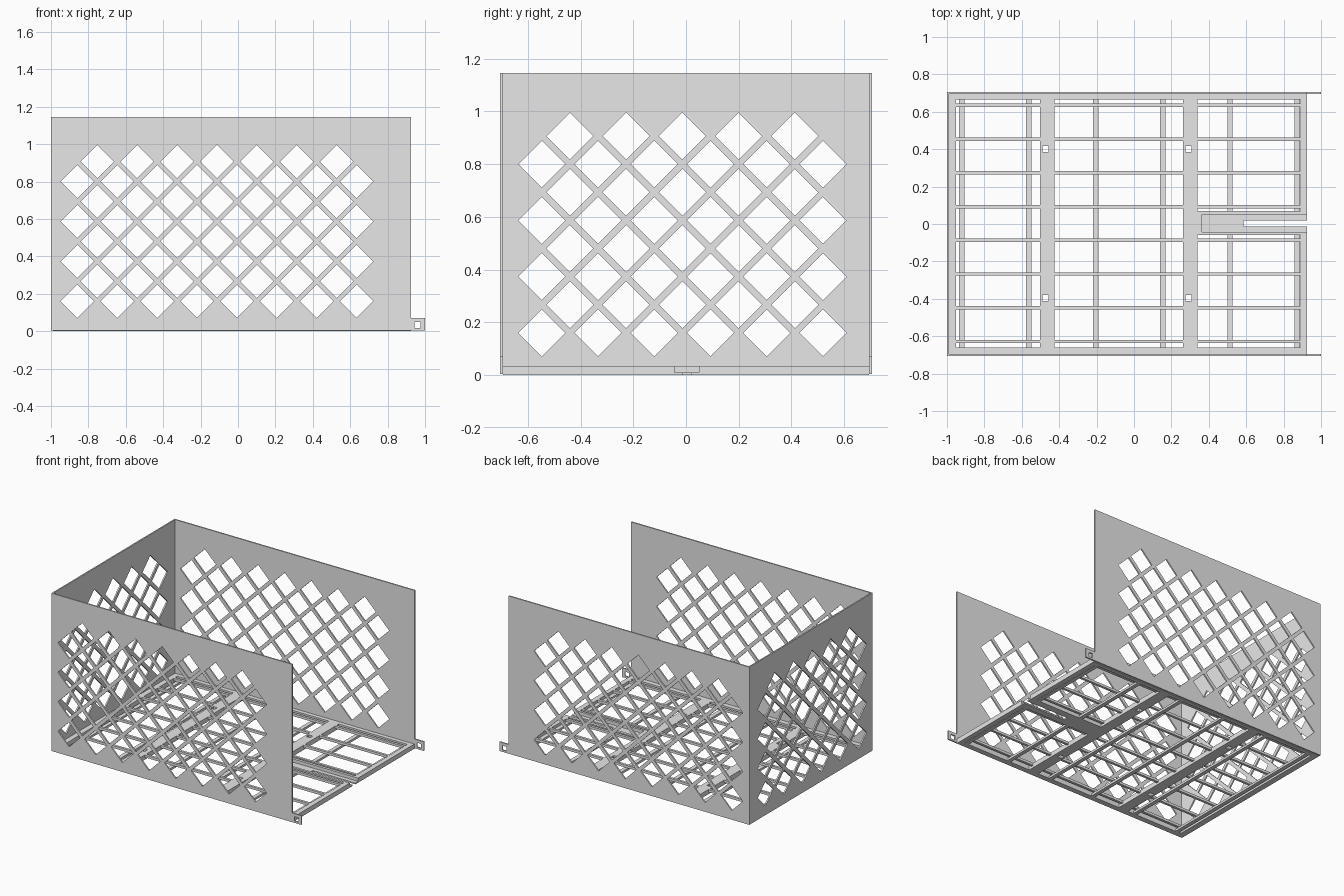
import bpy, bmesh
from mathutils import Matrix

if "Cube" in bpy.data.objects:
    bpy.data.objects.remove(bpy.data.objects["Cube"])

grey = bpy.data.materials.new("light_grey")
grey.diffuse_color = (0.8, 0.8, 0.8, 1)
grey.use_nodes = True
grey.node_tree.nodes["Principled BSDF"].inputs["Base Color"].default_value = grey.diffuse_color

FLOOR_T = 0.034     # floor frame height
STEP = 0.2133       # lattice spacing
HALF = 0.089        # diamond half diagonal


def rect(x0, x1, y0, y1):
    return [(x0, y0), (x1, y0), (x1, y1), (x0, y1)]


def square(x, y, h=0.016):
    return rect(x - h, x + h, y - h, y + h)


def panel(name, outlines, thick, matrix):
    """Flat plate: first outline is the edge, the others are holes."""
    cu = bpy.data.curves.new(name, 'CURVE')
    cu.dimensions = '2D'
    cu.fill_mode = 'BOTH'
    cu.extrude = thick / 2
    for pts in outlines:
        sp = cu.splines.new('POLY')
        sp.points.add(len(pts) - 1)
        for p, (u, v) in zip(sp.points, pts):
            p.co = (u, v, 0, 1)
        sp.use_cyclic_u = True
        sp.use_smooth = False
    tmp = bpy.data.objects.new(name + "_outline", cu)
    bpy.context.collection.objects.link(tmp)
    deps = bpy.context.evaluated_depsgraph_get()
    me = bpy.data.meshes.new_from_object(tmp.evaluated_get(deps))
    bpy.data.objects.remove(tmp)
    bm = bmesh.new()
    bm.from_mesh(me)
    bmesh.ops.remove_doubles(bm, verts=bm.verts, dist=1e-5)
    bmesh.ops.transform(bm, matrix=matrix, verts=bm.verts)
    bmesh.ops.recalc_face_normals(bm, faces=bm.faces)
    for f in bm.faces:
        f.smooth = False
    finish(name, bm, me)


def boxes(name, items):
    """One object from boxes given as x0, x1, y0, y1, z0, z1."""
    bm = bmesh.new()
    for x0, x1, y0, y1, z0, z1 in items:
        m = (Matrix.Translation(((x0 + x1) / 2, (y0 + y1) / 2, (z0 + z1) / 2))
             @ Matrix.Diagonal((x1 - x0, y1 - y0, z1 - z0, 1)))
        bmesh.ops.create_cube(bm, size=1, matrix=m)
    finish(name, bm, bpy.data.meshes.new(name))


def finish(name, bm, me):
    bm.to_mesh(me)
    bm.free()
    me.name = name
    me.materials.clear()
    me.materials.append(grey)
    bpy.context.collection.objects.link(bpy.data.objects.new(name, me))


def diamonds(u0, cols, v0=0.16):
    """Staggered lattice of diamond holes, eight half-step rows."""
    out = []
    for row in range(8):
        odd = row % 2
        for c in range(cols - odd):
            u, v = u0 + (c + odd / 2) * STEP, v0 + row * STEP / 2
            out.append([(u - HALF, v), (u, v - HALF), (u + HALF, v), (u, v + HALF)])
    return out


def flat(z):
    return Matrix.Translation((0, 0, z))


# Side walls with a drilled tab at the open end
side = [(-1, 0.004), (1, 0.004), (1, 0.07), (0.925, 0.07), (0.925, 1.145), (-1, 1.145)]
for name, y in (("front_wall", -0.7), ("back_wall", 0.7)):
    upright = Matrix(((1, 0, 0, 0), (0, 0, -1, y), (0, 1, 0, 0), (0, 0, 0, 1)))
    panel(name, [side, square(0.96, 0.033)] + diamonds(-0.859, 8), 0.01, upright)

# End wall
upright = Matrix(((0, 0, 1, -0.995), (1, 0, 0, 0), (0, 1, 0, 0), (0, 0, 0, 1)))
panel("end_wall", [rect(-0.695, 0.695, 0.004, 1.145)] + diamonds(-0.547, 6), 0.01, upright)

# Floor frame
boxes("floor_frame", [
    (-0.99, 0.925, -0.695, -0.66, 0, FLOOR_T),
    (-0.99, 0.925, 0.665, 0.695, 0, FLOOR_T),
    (-0.99, -0.952, -0.66, 0.665, 0, FLOOR_T),
    (0.89, 0.925, -0.66, -0.06, 0, FLOOR_T),
    (0.89, 0.925, 0.07, 0.665, 0, FLOOR_T)])

# Wide cross bars with screw holes
for i, x in enumerate((-0.503, 0.262)):
    panel(f"cross_bar_{i + 1}",
          [rect(x, x + 0.078, -0.66, 0.665), square(x + 0.03, 0.4), square(x + 0.03, -0.396)],
          FLOOR_T, flat(FLOOR_T / 2))

# Long slats, split at the wide bars
spans = ((-0.952, -0.503), (-0.425, 0.262), (0.34, 0.89))
boxes("long_slats", [(a, b, y - 0.009, y + 0.009, 0.016, FLOOR_T)
                     for y in [-0.628 + i * 0.1803 for i in range(8)] for a, b in spans])

# Short slats under the long ones, split at the latch block
short = []
for i in range(6):
    x = -0.921 + i * 0.3586
    ends = ((-0.66, -0.06), (0.07, 0.665)) if x > 0.34 else ((-0.66, 0.665),)
    short += [(x - 0.0145, x + 0.0145, a, b, 0, 0.016) for a, b in ends]
boxes("short_slats", short)

# Latch block: slotted base plate with a channel above it
def u_shape(slot_x, slot_y0, slot_y1):
    return [(0.34, -0.06), (0.925, -0.06), (0.925, slot_y0), (slot_x, slot_y0),
            (slot_x, slot_y1), (0.925, slot_y1), (0.925, 0.07), (0.34, 0.07)]

panel("latch_base", [u_shape(0.585, -0.013, 0.02)], 0.01, flat(0.005))
panel("latch_channel", [u_shape(0.364, -0.043, 0.05)], 0.024, flat(0.022))
